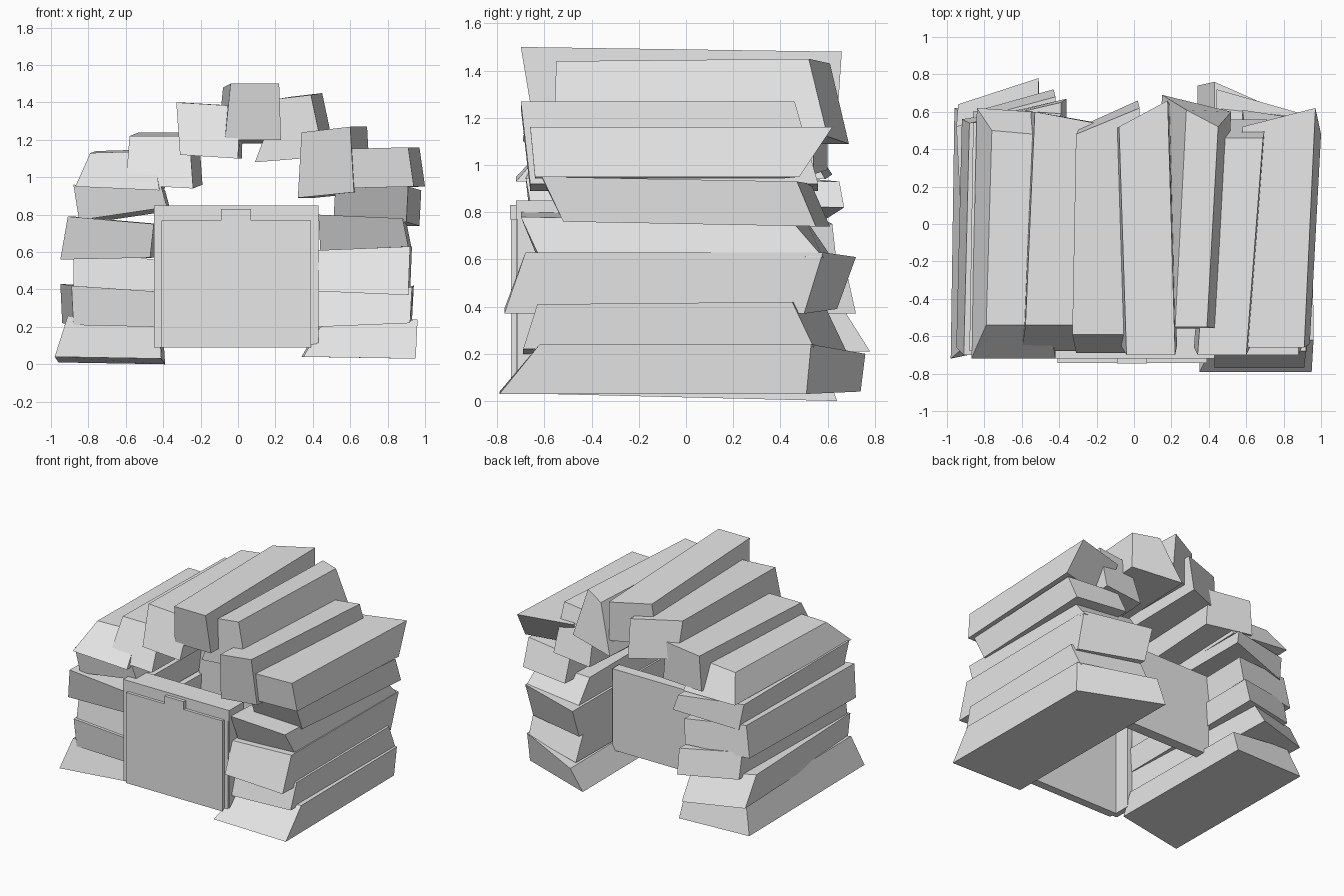
import bpy

def material(name, c):
    m = bpy.data.materials.new(name)
    m.diffuse_color = (c, c, c, 1)
    return m

GREY = material("pale stone grey", 0.8)

def mesh_object(name, verts, faces):
    me = bpy.data.meshes.new(name)
    me.from_pydata(verts, [], faces)
    me.materials.append(GREY)
    ob = bpy.data.objects.new(name, me)
    bpy.context.collection.objects.link(ob)
    return ob

# front ring 0-3, back ring 4-7
FACES = [(0, 1, 2, 3), (7, 6, 5, 4), (0, 4, 5, 1), (1, 5, 6, 2), (2, 6, 7, 3), (3, 7, 4, 0)]

def stone(name, quad, front, back, shift=(0, 0), skew=0.0, fskew=0.0):
    """quad: bottom-left, bottom-right, top-right, top-left in x,z.
    front/back: y at the bottom and at the top; skews move the inner edges in y."""
    pts = [(quad[i], quad[i + 1]) for i in range(0, 8, 2)]
    cx = sum(p[0] for p in pts) / 4
    inner = [(x - cx) * cx < 0 for x, z in pts]
    v = [(x, front[i // 2] + fskew * inner[i], z) for i, (x, z) in enumerate(pts)]
    v += [(x + shift[0], back[i // 2] + skew * inner[i], max(0, z + shift[1]))
          for i, (x, z) in enumerate(pts)]
    return mesh_object(name, v, FACES)

def box(name, x0, x1, y0, y1, z0, z1):
    return stone(name, (x0, z0, x1, z0, x1, z1, x0, z1), (y0, y0), (y1, y1))

# right pier, bottom to top
RIGHT = [
    ((.35, .04, .95, .03, .96, .24, .44, .20), (-.79, -.62), (.51, .53), (-.01, 0), .23),
    ((.43, .20, .92, .22, .93, .41, .43, .39), (-.69, -.63), (.54, .45), (.01, .01), .14),
    ((.43, .39, .91, .37, .92, .63, .43, .61), (-.77, -.68), (.50, .58), (.01, 0), .14),
    ((.44, .61, .91, .63, .88, .78, .43, .80), (-.63, -.70), (.58, .45), (.02, -.02), .05),
    ((.51, .76, .90, .76, .91, .95, .52, .94), (-.52, -.61), (.55, .47), (.07, -.02), .06),
    ((.52, .94, .94, .95, .91, 1.16, .52, 1.15), (-.64, -.66), (.48, .62), (.06, 0), -.1),
]
for i, args in enumerate(RIGHT):
    stone(f"right_pier_stone_{i + 1}", *args)

# left pier, bottom to top
LEFT = [
    ((-.98, .04, -.41, .03, -.42, .20, -.91, .26), (-.72, -.66), (.62, .56), (.02, -.03), .02, .12),
    ((-.88, .21, -.45, .20, -.45, .39, -.89, .42), (-.66, -.68), (.64, .52), (-.06, .01), .14),
    ((-.88, .41, -.45, .38, -.44, .56, -.88, .60), (-.66, -.63), (.60, .56), (.02, -.01), .12),
    ((-.95, .56, -.47, .57, -.45, .75, -.91, .79), (-.66, -.70), (.56, .54), (.03, 0), .08),
    ((-.85, .77, -.38, .84, -.41, .95, -.88, .96), (-.66, -.68), (.56, .54), (.02, -.02), .11),
    ((-.87, .95, -.42, .93, -.45, 1.14, -.79, 1.13), (-.72, -.54), (.62, .50), (.03, .01), -.03),
]
for i, args in enumerate(LEFT):
    stone(f"left_pier_stone_{i + 1}", *args)

# stones of the arch, left to right
ARCH = [
    ((-.60, .96, -.24, .94, -.26, 1.22, -.58, 1.22), (-.68, -.54), (.60, .60), (.05, .02), -.06),
    ((-.31, 1.12, .00, 1.10, .01, 1.38, -.33, 1.40), (-.69, -.59), (.52, .48), (.02, 0), .14),
    ((-.07, 1.20, .23, 1.20, .22, 1.50, -.04, 1.50), (-.65, -.70), (.64, .66), (-.04, -.02), -.14),
    ((.09, 1.08, .46, 1.11, .39, 1.44, .22, 1.42), (-.56, -.55), (.60, .52), (.06, .01), .09),
    ((.32, .89, .62, .92, .60, 1.27, .34, 1.24), (-.66, -.70), (.56, .46), (.09, 0), .0),
]
for i, args in enumerate(ARCH):
    stone(f"arch_stone_{i + 1}", *args)

# firebox front: sheet, rim and raised door
box("front_sheet", -.44, .42, -.72, -.68, .09, .85)
box("rim_top", -.45, .43, -.72, -.54, .77, .85)
for s, x in (("left", -.45), ("right", .39)):
    box(f"rim_{s}", x, x + .04, -.715, -.56, .09, .80)
box("door_panel", -.41, .39, -.742, -.715, .09, .77)
box("door_latch", -.09, .07, -.745, -.72, .77, .83)

# firebox back plate
box("back_plate", -.45, .43, .18, .26, .15, .76)
